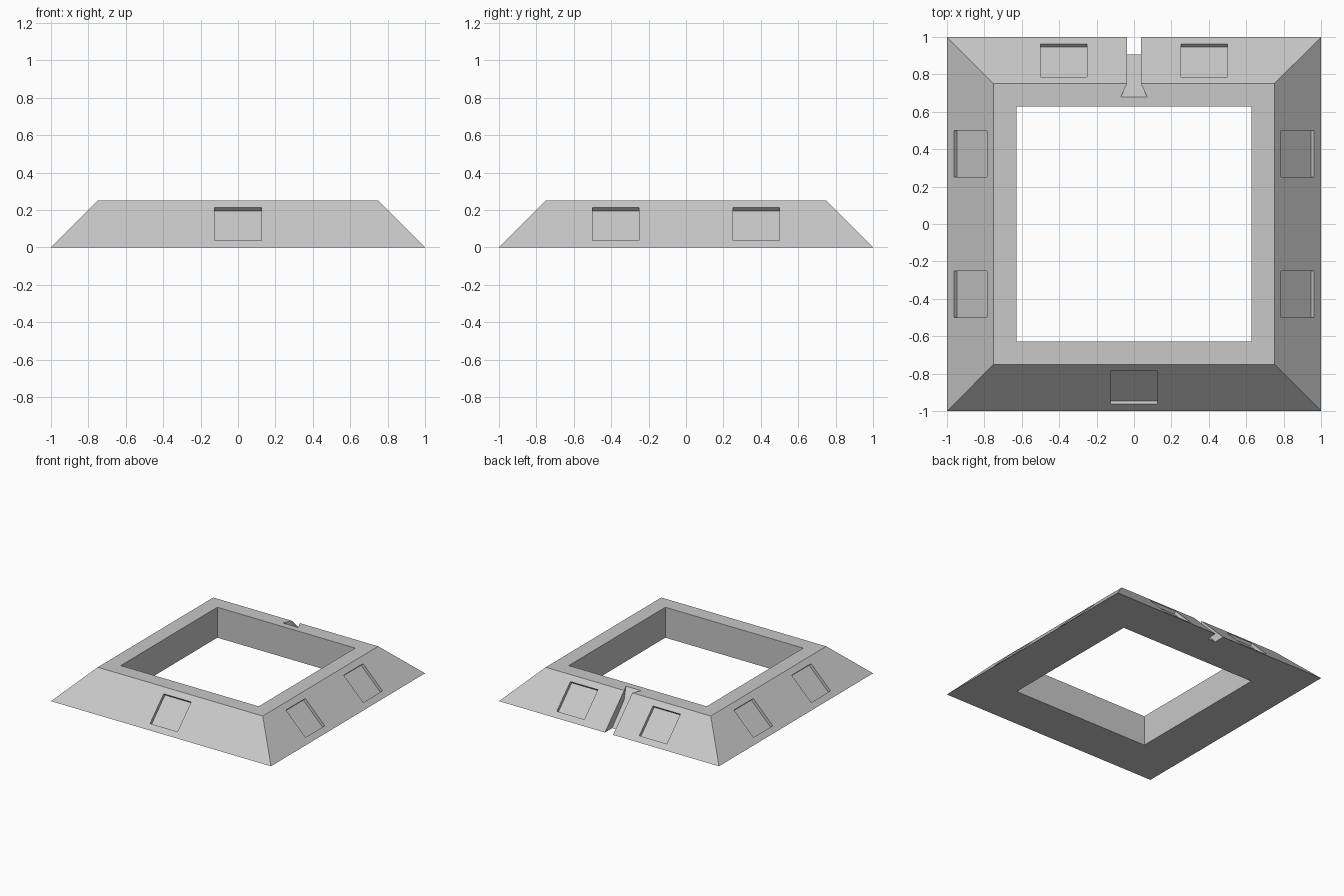
import bpy, bmesh
from math import pi
from mathutils import Matrix

if "Cube" in bpy.data.objects:
    bpy.data.objects.remove(bpy.data.objects["Cube"])

HEIGHT = 0.25
grey = bpy.data.materials.new("light grey")
grey.use_nodes = True
colour = (0.58, 0.58, 0.58, 1)
grey.diffuse_color = colour
grey.node_tree.nodes["Principled BSDF"].inputs["Base Color"].default_value = colour


def add_object(name, bm):
    bmesh.ops.recalc_face_normals(bm, faces=bm.faces[:])
    mesh = bpy.data.meshes.new(name)
    bm.to_mesh(mesh)
    bm.free()
    mesh.materials.append(grey)
    obj = bpy.data.objects.new(name, mesh)
    bpy.context.collection.objects.link(obj)
    return obj


def bridge(bm, a, b):
    for i in range(len(a)):
        j = (i + 1) % len(a)
        bm.faces.new((a[i], a[j], b[j], b[i]))


# Square frame: vertical inner walls, flat top, sloped outer walls
bm = bmesh.new()
profile = [(1, 0), (0.75, HEIGHT), (0.627, HEIGHT), (0.627, 0)]
rings = [[bm.verts.new((r * sx, r * sy, z))
          for sx, sy in ((-1, -1), (1, -1), (1, 1), (-1, 1))] for r, z in profile]
for k in range(4):
    bridge(bm, rings[k], rings[(k + 1) % 4])
frame = add_object("sloped_frame", bm)

# Shallow square pockets on the slopes: quarter turns from the front, offset along the side
bm = bmesh.new()
pockets = [(0, 0)] + [(turn, s * 0.375) for turn in (1, 2, 3) for s in (-1, 1)]
for turn, along in pockets:
    place = (Matrix.Rotation(turn * pi / 2, 4, 'Z')
             @ Matrix.Translation((along, -0.875, HEIGHT / 2))
             @ Matrix.Rotation(pi / 4, 4, 'X')
             @ Matrix.Diagonal((0.25, 0.25, 0.05, 1)))
    bmesh.ops.create_cube(bm, size=1, matrix=place)
pocket_cutter = add_object("pocket_cutter", bm)

# Sloped channel through the back, flaring out on the top rim
bm = bmesh.new()
half = [(0.037, 1.1), (0.037, 0.75), (0.07, 0.68)]
plan = half + [(-x, y) for x, y in reversed(half)]
floor = [bm.verts.new((x, y, (0.907 - y) * HEIGHT / 0.227)) for x, y in plan]
roof = [bm.verts.new((x, y, 0.4)) for x, y in plan]
bm.faces.new(floor)
bm.faces.new(roof)
bridge(bm, floor, roof)
channel_cutter = add_object("channel_cutter", bm)

# Carve the frame, then drop the cutters
cutters = (pocket_cutter, channel_cutter)
for cutter in cutters:
    cutter.hide_render = True
    mod = frame.modifiers.new(cutter.name, 'BOOLEAN')
    mod.operation = 'DIFFERENCE'
    mod.solver = 'EXACT'
    mod.object = cutter
graph = bpy.context.evaluated_depsgraph_get()
carved = bpy.data.meshes.new_from_object(frame.evaluated_get(graph))
frame.modifiers.clear()
frame.data = carved
for cutter in cutters:
    bpy.data.objects.remove(cutter)
